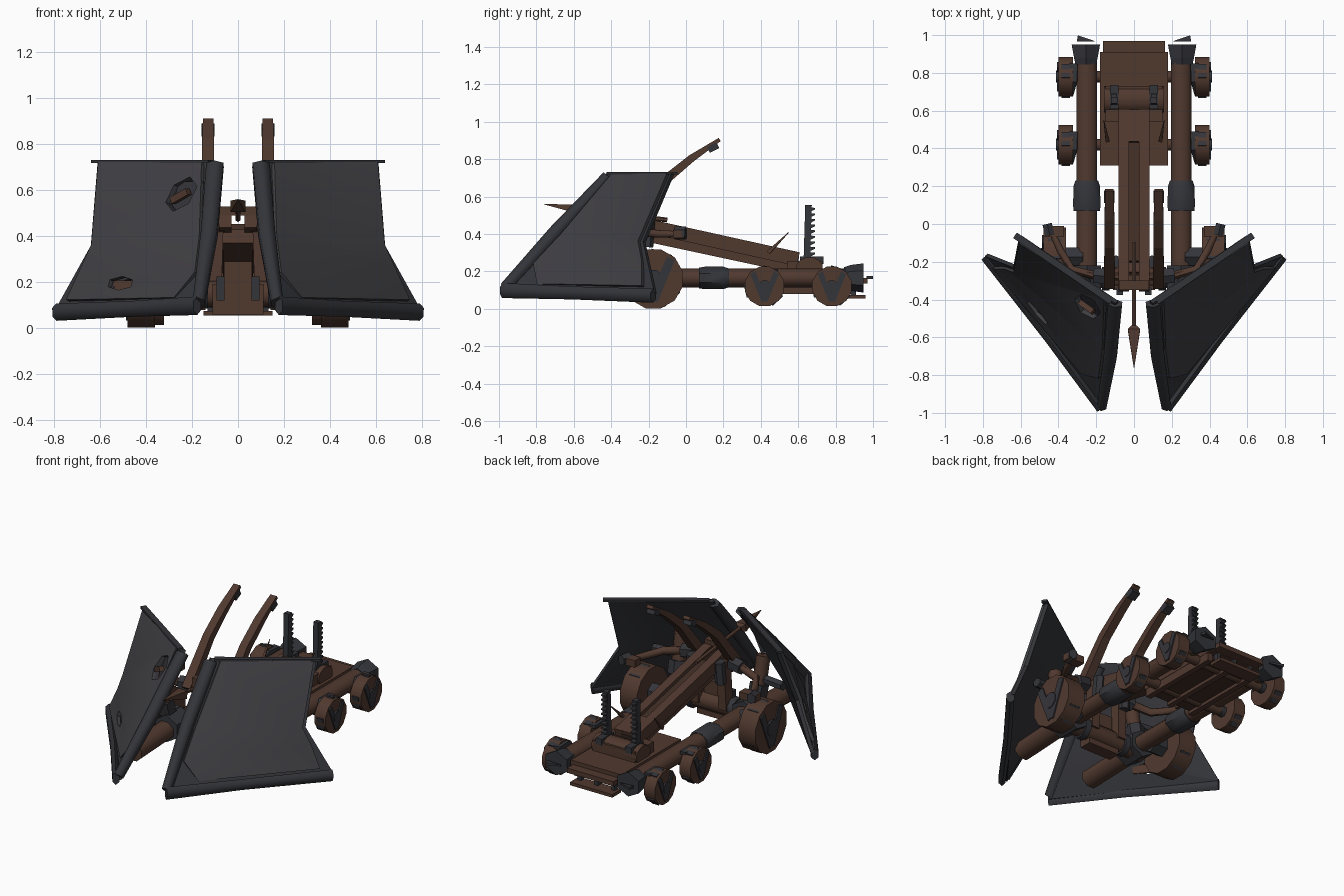
import bpy, bmesh, math
from mathutils import Vector

cube = bpy.data.objects.get("Cube")
if cube:
    bpy.data.objects.remove(cube, do_unlink=True)


def material(name, rgb):
    m = bpy.data.materials.new(name)
    m.use_nodes = True
    m.diffuse_color = (*rgb, 1)
    m.node_tree.nodes["Principled BSDF"].inputs["Base Color"].default_value = (*rgb, 1)
    return m


WOOD = material("brown wood", (0.081, 0.041, 0.028))
DARK = material("dark wood", (0.050, 0.026, 0.018))
IRON = material("dark iron", (0.034, 0.035, 0.042))
PLATE = material("grey plate", (0.051, 0.049, 0.056))


def finish(name, bm, mat, smooth=0):
    bmesh.ops.recalc_face_normals(bm, faces=bm.faces)
    me = bpy.data.meshes.new(name)
    bm.to_mesh(me)
    bm.free()
    ob = bpy.data.objects.new(name, me)
    bpy.context.collection.objects.link(ob)
    me.materials.append(mat)
    if smooth:
        bpy.ops.object.select_all(action='DESELECT')
        ob.select_set(True)
        bpy.context.view_layer.objects.active = ob
        bpy.ops.object.shade_smooth_by_angle(angle=math.radians(smooth))
    return ob


def sweep(name, pts, sizes, sides, mat, smooth=0):
    """Sweep a regular section (width, height per point) along a path."""
    pts = [Vector(p) for p in pts]
    if not isinstance(sizes, list):
        sizes = [sizes] * len(pts)
    bm, rings = bmesh.new(), []
    c = math.cos(math.pi / sides)
    for k, p in enumerate(pts):
        d = (pts[min(k + 1, len(pts) - 1)] - pts[max(k - 1, 0)]).normalized()
        side = d.cross(Vector((0, 0, 1)))
        side = side.normalized() if side.length > 0.2 else Vector((1, 0, 0))
        up = side.cross(d).normalized()
        w, h = sizes[k]
        ring = []
        for i in range(sides):
            a = (i + 0.5) * math.tau / sides
            ring.append(bm.verts.new(p + side * math.cos(a) * w / 2 / c + up * math.sin(a) * h / 2 / c))
        rings.append(ring)
    for r0, r1 in zip(rings, rings[1:]):
        for i in range(sides):
            j = (i + 1) % sides
            bm.faces.new((r0[i], r0[j], r1[j], r1[i]))
    bm.faces.new(rings[0])
    bm.faces.new(rings[-1])
    return finish(name, bm, mat, smooth or (48 if sides >= 8 else 0))


def box(name, lo, hi, mat):
    x, z = (lo[0] + hi[0]) / 2, (lo[2] + hi[2]) / 2
    return sweep(name, [(x, lo[1], z), (x, hi[1], z)], (hi[0] - lo[0], hi[2] - lo[2]), 4, mat)


def slab(name, rows, s, front, depth, mat):
    """Thick sheet from rows of (inner, outer) points, offset along its outward normal."""
    out = Vector((0.72 * s, -0.6, 0.33)).normalized()
    bm = bmesh.new()
    lay = [[[bm.verts.new(Vector((p[0] * s, p[1], p[2])) + out * o) for p in r]
            for r in rows] for o in (front, front - depth)]
    for layer in lay:
        for a, b in zip(layer, layer[1:]):
            bm.faces.new((a[0], a[1], b[1]))
            bm.faces.new((a[0], b[1], b[0]))
    loops = [[r[0] for r in l] + [r[1] for r in reversed(l)] for l in lay]
    n = len(loops[0])
    for i in range(n):
        j = (i + 1) % n
        bm.faces.new((loops[0][i], loops[0][j], loops[1][j], loops[1][i]))
    return finish(name, bm, mat, 40)


def wheel(name, x0, x1, y, z, r, s):
    sweep(name + "_disc", [(s * x0, y, z), (s * x1, y, z)], (2 * r, 2 * r), 12, WOOD)
    sweep(name + "_hub", [(s * (x0 - .03), y, z), (s * (x1 + 0.012), y, z)], (r * 0.6, r * 0.6), 8, IRON)
    # iron shoes on the rim and a V of straps on the face
    xm, w = (x0 + x1) / 2, (x1 - x0) * 0.6
    for k in range(3):
        a, b = [math.radians(50 + 120 * k + t) for t in (0, 45)]
        p, q = [(y + math.cos(t) * r * 0.94, z + math.sin(t) * r * 0.94) for t in (a, b)]
        sweep(name + "_shoe", [(s * xm, *p), (s * xm, *q)], (w, 0.03), 4, IRON)
    for t in (-0.6, 0.6):
        sweep(name + "_strap", [(s * x1, y, z - r * 0.75), (s * x1, y + t * r, z + r * 0.7)],
              (0.016, r * 0.3), 4, IRON)


for s in (1, -1):
    side = "left" if s > 0 else "right"

    # shield: backing sheet, raised plate, heavy edge rails
    back = slab(side + "_shield_back",
                [((.10, -.42, .73), (.61, -.075, .73)), ((.12, -.70, .40), (.64, -.23, .36)),
                 ((.175, -.97, .09), (.79, -.17, .09))], s, 0, .022, IRON)
    face = slab(side + "_shield_plate",
                [((.15, -.39, .72), (.60, -.095, .72)), ((.16, -.66, .40), (.63, -.25, .36)),
                 ((.18, -.81, .24), (.68, -.23, .25)), ((.27, -.79, .13), (.74, -.23, .12))], s, .012, .02, PLATE)
    sweep(side + "_shield_inner_rail",
          [(s * .10, -.42, .71), (s * .125, -.695, .41), (s * .17, -.965, .11)],
          [(.075, .05), (.07, .07), (.05, .06)], 6, IRON, 65)
    sweep(side + "_shield_bottom_rail",
          [(s * .178, -.982, .098), (s * .45, -.61, .085), (s * .79, -.175, .07)],
          [(.04, .07), (.045, .06), (.045, .065)], 6, IRON, 65)
    sweep(side + "_shield_top_lip", [(s * .12, -.41, .725), (s * .63, -.06, .725)], (.035, .014), 4, IRON)
    if s < 0:
        # battle holes in one shield, patched from behind
        out = Vector((-.72, -.6, .33)).normalized()
        for c, w, h, mat in (((-.25, -.44, .585), .14, .15, IRON), ((-.51, -.47, .195), .15, .055, WOOD)):
            c = Vector(c)
            hole = sweep("hole_cutter", [c - out * .12, c + out * .12], (w, h), 6, DARK)
            hole.hide_render = True
            hole.hide_set(True)
            sweep("hole_patch", [c - out * .05, c - out * .03], (w * 1.2, h * .9), 4, mat)
            for ob in (back, face):
                mod = ob.modifiers.new("hole", 'BOOLEAN')
                mod.operation, mod.object, mod.solver = 'DIFFERENCE', hole, 'EXACT'
        sweep("hole_splinter", [(-.215, -.465, .595), (-.285, -.415, .555)], (.03, .03), 4, WOOD)

    # shield supports
    sweep(side + "_push_beam", [(s * .26, -.30, .155), (s * .255, -.70, .14)], (.12, .11), 8, WOOD)
    sweep(side + "_shield_post", [(s * .28, -.30, .15), (s * .29, -.37, .50)], (.08, .08), 8, WOOD)
    sweep(side + "_post_collar", [(s * .283, -.315, .25), (s * .287, -.335, .33)], (.10, .10), 6, IRON)
    sweep(side + "_shield_brace", [(s * .29, -.35, .36), (s * .46, -.33, .36)], (.05, .05), 6, IRON)

    # side beam of the frame with iron sleeves and flared end
    sweep(side + "_side_beam", [(s * .25, -.33, .165), (s * .25, .87, .165)], (.11, .095), 10, WOOD)
    sweep(side + "_middle_sleeve",
          [(s * .25, .07, .165), (s * .25, .10, .165), (s * .25, .20, .165), (s * .25, .23, .165)],
          [(.14, .11), (.145, .12), (.14, .12), (.12, .10)], 8, IRON)
    sweep(side + "_corner_sleeve", [(s * .25, -.37, .165), (s * .25, -.22, .165)], (.15, .15), 6, IRON)
    sweep(side + "_end_cap", [(s * .255, .845, .165), (s * .255, .88, .165), (s * .255, .95, .165)],
          [(.11, .10), (.125, .12), (.15, .135)], 6, IRON)
    sweep(side + "_tail_spike", [(s * .30, .982, .167), (s * .21, .968, .167)], [(.034, .016), (.002, .01)], 4, IRON)
    sweep(side + "_front_axle", [(s * .27, -.175, .16), (s * .38, -.175, .16)], (.10, .11), 6, IRON)
    wheel(side + "_front_wheel", .36, .48, -.175, .16, .157, s)
    for tag, y in (("middle", .42), ("rear", .78)):
        wheel(side + "_" + tag + "_wheel", .322, .40, y, .12, .105, s)
        sweep(side + "_" + tag + "_fender",
              [(s * .34, y - .09, .14), (s * .33, y - .02, .205), (s * .32, y + .07, .205)],
              [(.04, .02), (.06, .03), (.04, .02)], 4, IRON)

    # throwing arm and curved bow limb
    sweep(side + "_upper_arm", [(s * .13, -.32, .43), (s * .13, -.11, .69), (s * .13, .03, .805), (s * .13, .18, .905)],
          [(.06, .06), (.052, .05), (.052, .04), (.045, .02)], 4, WOOD)
    sweep(side + "_arm_knob", [(s * .13, .12, .85), (s * .13, .17, .875)], (.056, .035), 4, IRON)
    sweep(side + "_bow_limb",
          [(s * .06, -.28, .45), (s * .20, -.275, .435), (s * .33, -.24, .41), (s * .39, -.14, .40), (s * .44, -.03, .40)],
          [(.04, .06), (.045, .05), (.04, .045), (.04, .04), (.03, .03)], 8, WOOD)
    sweep(side + "_limb_band", [(s * .13, -.278, .445), (s * .21, -.272, .433)], (.08, .08), 6, IRON)
    sweep(side + "_limb_tip", [(s * .37, -.04, .40), (s * .48, -.04, .40)], (.06, .045), 4, WOOD)
    sweep(side + "_limb_tip_cap", [(s * .445, -.06, .405), (s * .46, 0, .405)], (.05, .06), 6, IRON)
    sweep(side + "_rail_post", [(s * .10, -.26, .15), (s * .09, -.25, .46)], (.055, .07), 4, WOOD)
    sweep(side + "_rail_bracket", [(s * .10, -.21, .33), (s * .095, -.20, .47)], (.06, .06), 6, IRON)
    sweep(side + "_front_clamp", [(s * .076, -.355, .12), (s * .076, -.355, .225)], (.034, .04), 4, IRON)
    sweep(side + "_crossbeam_strap", [(s * .13, -.29, .15), (s * .17, -.29, .15)], (.125, .13), 8, IRON)

    # toothed racks at the back
    box(side + "_rack_base", (s * .105 - .022, .61, .24), (s * .105 + .022, .735, .28), IRON)
    sweep(side + "_rack", [(s * .105, .645, .22), (s * .105, .655, .555)], (.035, .035), 4, IRON)
    for k in range(9):
        z = .29 + k * .03
        sweep(side + "_rack_tooth", [(s * .105, .66, z), (s * .105, .69, z + .006)],
              [(.034, .024), (.03, .008)], 4, IRON)
    sweep(side + "_spike", [(s * .14, .44, .30), (s * .16, .55, .41)], [(.02, .02), (.003, .003)], 4, WOOD)

    # one wall of the inclined rail
    sweep(side + "_rail_wall", [(s * .055, -.35, .475), (s * .055, .60, .265)], (.055, .075), 4, WOOD)

# frame: cross members and rear deck
sweep("front_crossbeam", [(-.30, -.29, .15), (.30, -.29, .15)], (.10, .11), 8, WOOD)
box("front_plate", (-.11, -.35, .06), (.11, -.27, .19), WOOD)
box("front_plate_upper", (-.06, -.35, .18), (.06, -.27, .29), WOOD)
sweep("middle_axle", [(-.34, .42, .12), (.34, .42, .12)], (.06, .06), 8, WOOD)
sweep("rear_axle", [(-.34, .78, .12), (.34, .78, .12)], (.06, .06), 8, WOOD)
box("rear_deck", (-.18, .31, .13), (.18, .91, .19), WOOD)
box("deck_end", (-.165, .89, .135), (.165, .97, .165), WOOD)
box("tail_step", (-.15, .87, .055), (.15, .96, .075), WOOD)
for x in (-.12, 0, .12):
    box("step_strap", (x - .012, .88, .06), (x + .012, .91, .16), IRON)
for x in (-.16, 0, .16):
    box("under_rail", (x - .018, .32, .08), (x + .018, .88, .14), WOOD)
box("under_panel", (-.15, .33, .10), (.15, .87, .135), DARK)

# winch body
box("winch_block", (-.15, .54, .18), (.15, .73, .255), WOOD)
sweep("winch_drum", [(-.16, .66, .22), (.16, .66, .22)], (.14, .11), 12, WOOD)

# inclined launching rail floor, keel and front bridge
sweep("rail_floor", [(0, -.20, .43), (0, .60, .255)], (.08, .05), 4, DARK)
sweep("rail_rear_cover", [(0, .43, .305), (0, .60, .268)], (.08, .07), 4, WOOD)
sweep("rail_keel", [(0, -.26, .40), (0, .58, .22)], (.13, .06), 4, WOOD)
box("rail_front_bridge", (-.08, -.35, .49), (.08, -.30, .53), WOOD)

# loaded bolt
sweep("bolt_shaft", [(0, -.10, .475), (0, -.60, .535)], (.022, .022), 6, WOOD)
sweep("bolt_head", [(0, -.54, .525), (0, -.56, .53), (0, -.76, .56)],
      [(.03, .03), (.065, .05), (.003, .003)], 4, WOOD)
